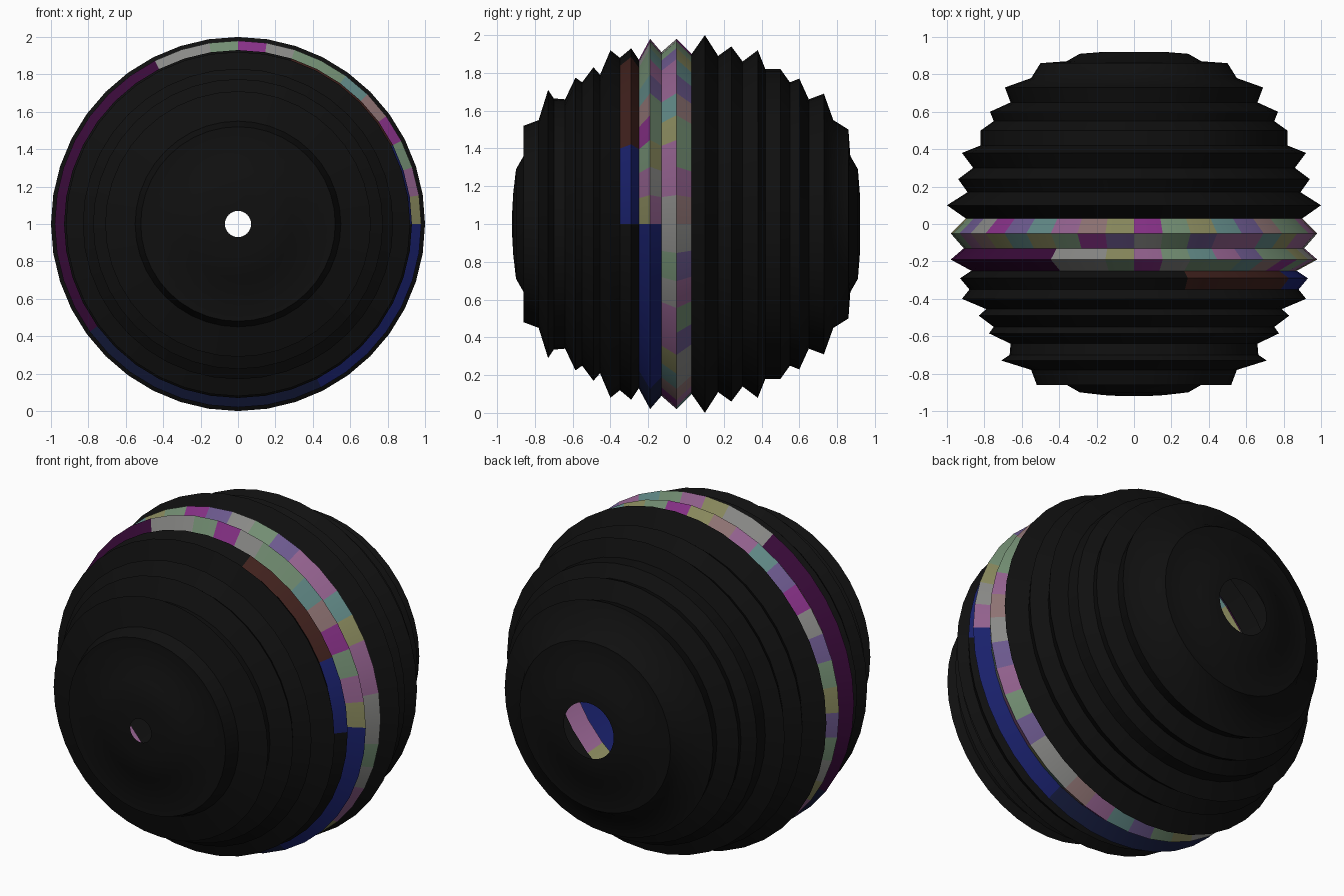
import bpy, math, random

if "Cube" in bpy.data.objects:
    bpy.data.objects.remove(bpy.data.objects["Cube"])

random.seed(4)
SIDES = 40

# Palette: black shell plus iridescent tints
COLOURS = {
    "black": (0.005, 0.005, 0.005), "grey": (0.25, 0.25, 0.24),
    "green": (0.17, 0.27, 0.17), "teal": (0.12, 0.25, 0.24),
    "olive": (0.25, 0.25, 0.11), "pink": (0.29, 0.12, 0.27),
    "violet": (0.15, 0.1, 0.27), "magenta": (0.24, 0.03, 0.24),
    "rose": (0.27, 0.17, 0.17), "blue": (0.01, 0.015, 0.15),
    "navy": (0.008, 0.012, 0.05), "plum": (0.04, 0.003, 0.04),
    "brown": (0.05, 0.015, 0.012),
}
MATS = {}
for name, c in COLOURS.items():
    MATS[name] = bpy.data.materials.new(name)
    MATS[name].diffuse_color = (*c, 1)
NAMES = list(COLOURS)
TINTS = ["grey", "green", "teal", "olive", "pink", "violet", "magenta", "rose", "green", "grey"]


def lathe(name, profile, colour):
    """Revolve (y, radius) points about the y axis through z = 1."""
    verts, faces, tags = [], [], []
    for y, r in profile:
        for i in range(SIDES):
            a = math.tau * i / SIDES
            verts.append((r * math.cos(a), y, 1 + r * math.sin(a)))
    for j in range(len(profile) - 1):
        for i in range(SIDES):
            k = (i + 1) % SIDES
            faces.append((j * SIDES + i, (j + 1) * SIDES + i,
                          (j + 1) * SIDES + k, j * SIDES + k))
            tags.append(NAMES.index(colour(j, (i + 0.5) * 360 / SIDES)))
    me = bpy.data.meshes.new(name)
    me.from_pydata(verts, [], faces)
    for n in NAMES:
        me.materials.append(MATS[n])
    me.polygons.foreach_set("material_index", tags)
    me.flip_normals()
    me.update()
    ob = bpy.data.objects.new(name, me)
    bpy.context.collection.objects.link(ob)
    bpy.ops.object.select_all(action='DESELECT')
    ob.select_set(True)
    bpy.context.view_layer.objects.active = ob
    bpy.ops.object.shade_smooth_by_angle(angle=math.radians(40))
    return ob


def black(row, deg):
    return "black"


def band_colour(row, deg):
    """Rows run front to back; the tinted strip steps around the ball."""
    if row < 2:                              # front edge, upper right only
        if deg < 25:
            return "blue"
        return "brown" if deg < 70 else "black"
    if row < 4:                              # middle rows
        if deg < 99:
            return random.choice(TINTS)
        if deg < 115:
            return "grey"
        if deg < 215:
            return "plum"
        return "blue" if deg > 300 else "navy"
    return random.choice(TINTS)              # rear rows, all the way round


# Front half shell, small hole in the end
front = [(-0.92, 0.07), (-0.915, 0.16), (-0.90, 0.29), (-0.86, 0.36), (-0.86, 0.52),
         (-0.78, 0.55), (-0.73, 0.71), (-0.70, 0.665), (-0.64, 0.66), (-0.585, 0.775),
         (-0.55, 0.75), (-0.49, 0.83), (-0.455, 0.79), (-0.40, 0.92), (-0.35, 0.88)]
lathe("front_shell", front, black)

# Tinted ridged band
band = [(-0.35, 0.88), (-0.29, 0.93), (-0.25, 0.87), (-0.19, 0.98),
        (-0.13, 0.91), (-0.05, 0.98), (0.03, 0.90)]
lathe("tinted_band", band, band_colour)

# Rear half shell, larger hole in the end
rear = [(0.03, 0.90), (0.10, 1.0), (0.17, 0.89), (0.24, 0.94), (0.30, 0.86),
        (0.38, 0.92), (0.42, 0.82), (0.50, 0.82), (0.55, 0.75), (0.60, 0.77),
        (0.65, 0.66), (0.73, 0.69), (0.78, 0.55), (0.86, 0.50), (0.87, 0.36),
        (0.91, 0.29), (0.92, 0.165)]
lathe("rear_shell", rear, black)

for m in bpy.data.materials:
    if m.users and not m.is_grease_pencil:
        m.use_nodes = True
        m.node_tree.nodes["Principled BSDF"].inputs["Base Color"].default_value = m.diffuse_color
